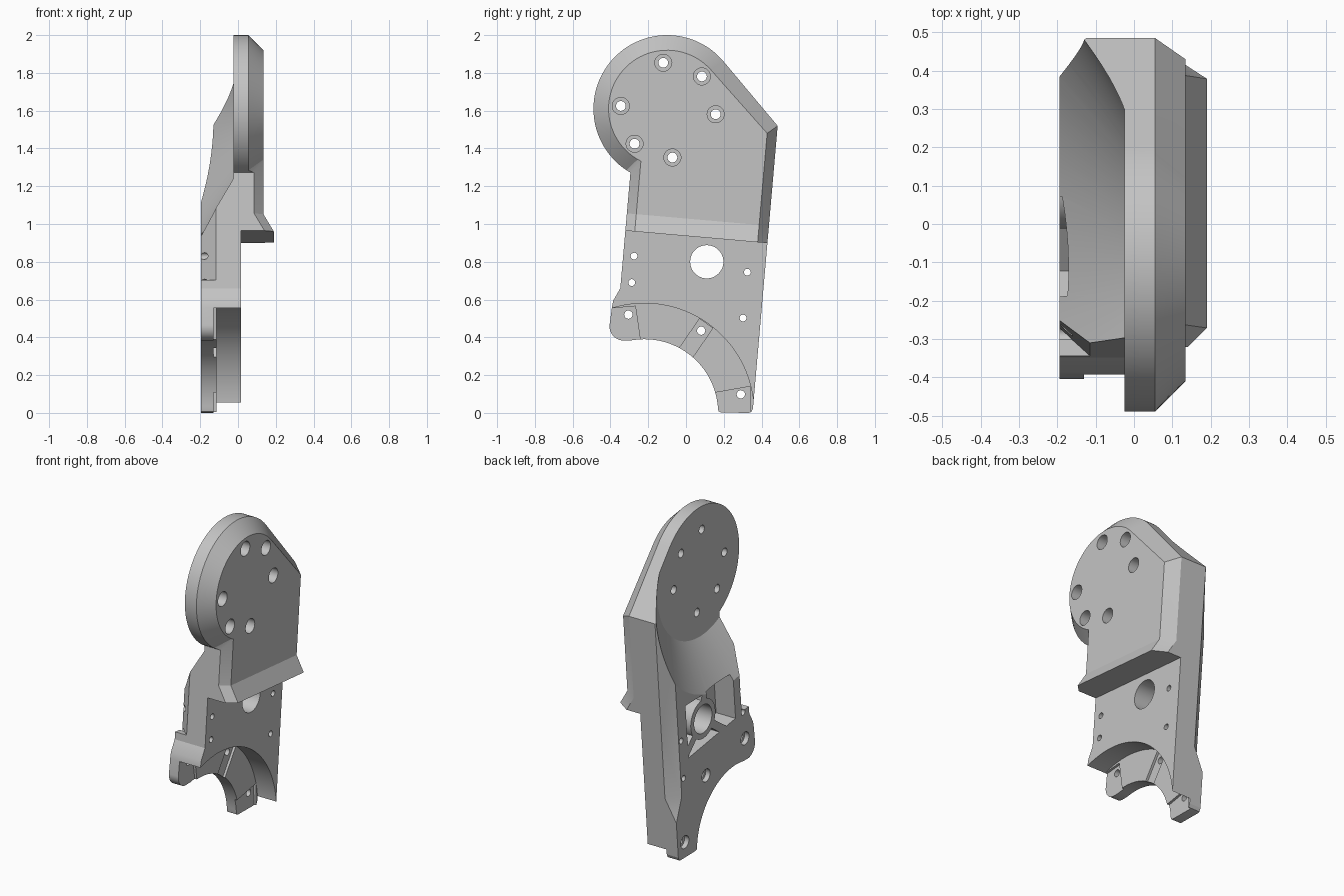
import bpy, bmesh, math
from mathutils import Vector

if "Cube" in bpy.data.objects:
    bpy.data.objects.remove(bpy.data.objects["Cube"])

T = math.radians(5)          # lean of the arm in the y-z plane
grey = bpy.data.materials.new("grey")
grey.diffuse_color = (0.55, 0.55, 0.55, 1)
grey.use_nodes = True
grey.node_tree.nodes["Principled BSDF"].inputs["Base Color"].default_value = grey.diffuse_color


def P(u, v):
    """Leaning arm coordinates to (y, z)."""
    return (u * math.cos(T) + v * math.sin(T), -u * math.sin(T) + v * math.cos(T))


def arc(c, r, a0, a1, n):
    return [(c[0] + r * math.cos(math.radians(a0 + (a1 - a0) * i / n)),
             c[1] + r * math.sin(math.radians(a0 + (a1 - a0) * i / n))) for i in range(n + 1)]


def finish(name, bm):
    bmesh.ops.recalc_face_normals(bm, faces=bm.faces)
    me = bpy.data.meshes.new(name)
    bm.to_mesh(me)
    bm.free()
    me.materials.append(grey)
    ob = bpy.data.objects.new(name, me)
    bpy.context.collection.objects.link(ob)
    return ob


def loft(name, loops):
    """Skin between loops of (x, y, z) points and cap both ends."""
    bm = bmesh.new()
    rings = [[bm.verts.new(p) for p in l] for l in loops]
    n = len(rings[0])
    for a, b in zip(rings, rings[1:]):
        for i in range(n):
            j = (i + 1) % n
            bm.faces.new((a[i], a[j], b[j], b[i]))
    bm.faces.new(rings[0])
    bm.faces.new(rings[-1])
    return finish(name, bm)


def prism(name, pts, x0, x1):
    return loft(name, [[(x, *p) for p in pts] for x in (x0, x1)])


def cone(name, c, r0, r1, x0, x1, n=32):
    step = 360 / n
    return loft(name, [[(x, *p) for p in arc(c, r, 0, 360 - step, n - 1)]
                       for r, x in ((r0, x0), (r1, x1))])


def hull(name, pts):
    bm = bmesh.new()
    for p in pts:
        bm.verts.new(p)
    bmesh.ops.convex_hull(bm, input=bm.verts)
    return finish(name, bm)


def combine(ob, tool, op='DIFFERENCE'):
    m = ob.modifiers.new("bool", 'BOOLEAN')
    m.operation, m.solver, m.object = op, 'EXACT', tool
    bpy.context.view_layer.objects.active = ob
    bpy.ops.object.modifier_apply(modifier=m.name)
    bpy.data.objects.remove(tool)


# ---- shared dimensions
DISC = (-0.10, 1.61)
RING = (-0.22, 0.0)
BORE = (0.11, 0.80)
LIP = 0.933                  # height of the lip underside along the arm


def head_arc(r, corner, uL):
    """Disc arc from the tangent through the corner round to the left edge."""
    dy, dz = corner[0] - DISC[0], corner[1] - DISC[1]
    a0 = math.degrees(math.atan2(dz, dy) + math.acos(r / math.hypot(dy, dz)))
    du = uL - (DISC[0] * math.cos(T) - DISC[1] * math.sin(T))
    a1 = math.degrees(math.atan2(-math.sqrt(r * r - du * du), du) - T) + 360
    return arc(DISC, r, a0, a1, 56)


UL, UR = -0.404, 0.351
outer_corner, inner_corner = P(UR, 1.556), P(0.299, 1.512)
outer_arc = head_arc(0.39, outer_corner, UL)
inner_arc = head_arc(0.31, inner_corner, -0.354)

# ---- arm body with the curved foot
foot = [P(UL, 0.627), (-0.385, 0.595), (-0.392, 0.56)]
foot += arc((-0.33, 0.458), 0.075, 175, 265, 10)
foot += arc(RING, 0.39, 100, 3, 40)
foot += [(0.172, 0.008), (0.185, 0.002), (0.33, 0.0), (0.345, 0.004), P(UR, 0.055)]
arm = prism("bearing_arm", outer_arc + foot + [outer_corner], -0.195, 0.015)

# ---- clearance cone behind the disc
combine(arm, cone("clearance", DISC, 0.69 + 0.0794, 0.42, -0.245, -0.025, 96))

# ---- long chamfers on the back edges
pts = [(x, *P(u, v)) for v in (0.42, 1.9)
       for x, u in ((-0.075, 0.398), (-0.245, 0.238), (-0.3, 0.398))]
combine(arm, hull("rear_chamfer", pts + [(-0.2, *P(0.36, 0.25))]))
pts = [(x, *P(u, v)) for v in (0.672, 1.7)
       for x, u in ((-0.071, -0.444), (-0.239, -0.292), (-0.3, -0.444))]
combine(arm, hull("front_chamfer", pts))

# ---- weight pockets around the bore tube, leaving three ribs
pocket = prism("pocket", [P(-0.27, 0.66), P(0.20, 0.63), P(0.20, 0.97), P(-0.27, 0.94)], -0.3, -0.06)
combine(pocket, cone("tube", BORE, 0.122, 0.122, -0.4, 0.1, 48))
for deg in (-45, 95, 215):
    a = math.radians(deg)
    d, s = Vector((math.cos(a), math.sin(a))), Vector((-math.sin(a), math.cos(a))) * 0.025
    b = Vector(BORE)
    combine(pocket, prism("rib", [b - s, b + d * 0.6 - s, b + d * 0.6 + s, b + s], -0.4, 0.1))
combine(arm, pocket)

# ---- round seat in the foot and its lower pads
combine(arm, cone("seat", RING, 0.58, 0.58, -0.115, 0.2, 128))
d = Vector((0.568, 0.823))
s = Vector((-d.y, d.x)) * 0.043
c = Vector(RING)
pads = [[(-0.268, 0.565), (-0.24, 0.37), (-0.5, 0.36), (-0.5, 0.545)],
        [c + d * 0.3 - s, c + d * 0.575 - s, c + d * 0.575 + s, c + d * 0.3 + s],
        [(0.34, 0.14), (0.14, 0.105), (0.14, -0.1), (0.345, -0.1)]]
for p in pads:
    combine(arm, prism("pad", p, -0.13, 0.1))

# ---- chamfered head plate
mid = ([(0.055, *p) for p in outer_arc] +
       [(0.085, *P(UL, LIP)), (0.055, *P(UR, LIP)), (0.055, *outer_corner)])
back = [(-0.025, y, z) for _, y, z in mid]
front = [(0.135, *p) for p in inner_arc + [P(-0.354, LIP), P(0.299, LIP), inner_corner]]
mid[len(outer_arc) - 1] = (0.085, *outer_arc[-1])
combine(arm, loft("head_plate", [back, mid, front]), 'UNION')

# ---- flared lip under the head plate
section = [(0.0, UL), (0.085, UL), (0.135, -0.354), (0.135, 0.299), (0.055, UR), (0.0, UR)]
combine(arm, loft("lip", [[(x + (dx if x else 0), *P(u, v)) for x, u in section]
                          for v, dx in ((LIP, 0.055), (1.025, 0.0))]), 'UNION')

# ---- bore and screw holes
combine(arm, cone("bore", BORE, 0.088, 0.088, -0.4, 0.4, 48))
for hole in ((-0.275, 0.83), (-0.287, 0.69), (0.325, 0.745), (0.302, 0.502)):
    combine(arm, cone("small_hole", hole, 0.018, 0.018, -0.4, 0.4, 20))
for hole in ((-0.305, 0.52), (0.08, 0.435), (0.29, 0.098)):
    combine(arm, cone("foot_hole", hole, 0.022, 0.022, -0.4, 0.4, 20))
    combine(arm, cone("foot_counterbore", hole, 0.04, 0.04, -0.4, -0.165, 24))
for deg in (96, 45, -5, -85, -135, 175):
    a = math.radians(deg)
    hole = (-0.094 + 0.252 * math.cos(a), 1.603 + 0.252 * math.sin(a))
    combine(arm, cone("disc_hole", hole, 0.026, 0.026, -0.4, 0.4, 24))
    combine(arm, cone("disc_counterbore", hole, 0.045, 0.045, 0.07, 0.4, 28))

# ---- smooth round walls, crisp edges
bpy.ops.object.select_all(action='DESELECT')
arm.select_set(True)
bpy.context.view_layer.objects.active = arm
bpy.ops.object.shade_smooth_by_angle(angle=math.radians(20))
